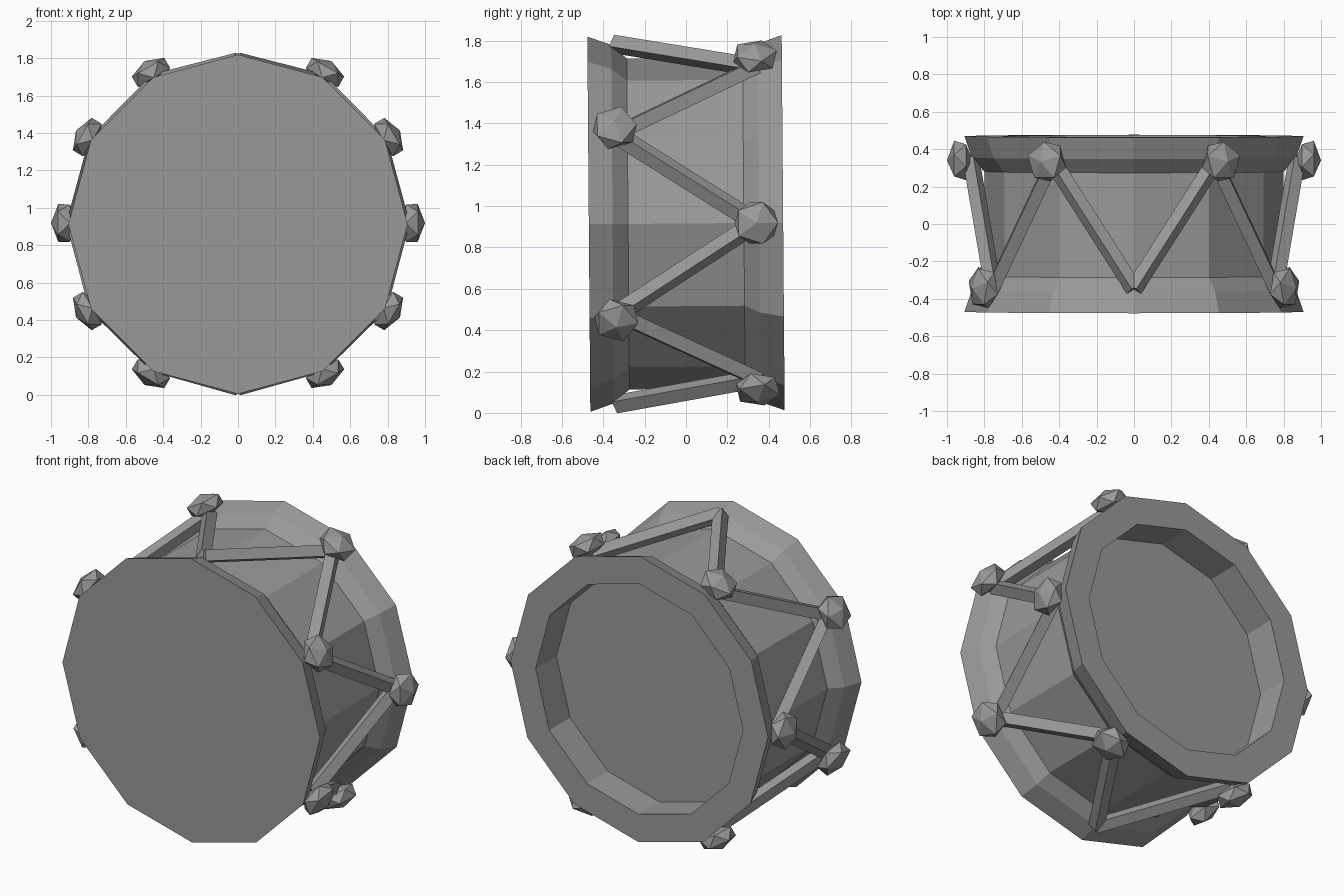
import bpy, bmesh
from math import cos, sin, radians
from mathutils import Matrix, Vector

cube = bpy.data.objects.get("Cube")
if cube:
    bpy.data.objects.remove(cube)

CENTRE_Z = 0.916
TILT = 0.008          # slight lean about the x axis
SIDES = 12
LUG_Y = 0.34          # how far the tension fittings sit from the middle

grey = bpy.data.materials.new("drum grey")
grey.use_nodes = True
grey.diffuse_color = (0.32, 0.32, 0.32, 1)
grey.node_tree.nodes["Principled BSDF"].inputs["Base Color"].default_value = grey.diffuse_color


def finish(name, bm):
    """Turn a bmesh around the drum axis into a flat shaded object."""
    bmesh.ops.recalc_face_normals(bm, faces=bm.faces)
    mesh = bpy.data.meshes.new(name)
    bm.to_mesh(mesh)
    bm.free()
    mesh.materials.append(grey)
    obj = bpy.data.objects.new(name, mesh)
    obj.location.z = CENTRE_Z
    obj.rotation_euler.x = TILT
    bpy.context.collection.objects.link(obj)


def around(angle, radius, y):
    a = radians(angle)
    return Vector((radius * cos(a), y, radius * sin(a)))


def frame(origin, axis, outward):
    """Matrix with z along axis and x turned towards outward."""
    z = axis.normalized()
    x = (outward - z * outward.dot(z)).normalized()
    m = Matrix((x, z.cross(x), z)).transposed().to_4x4()
    return Matrix.Translation(origin) @ m


# Drum body: flat front head, flared hoops, straight shell, recessed back head
profile = [(0.907, -0.47), (0.867, -0.355), (0.80, -0.28),
           (0.80, 0.28), (0.867, 0.355), (0.907, 0.47),
           (0.73, 0.47), (0.73, 0.26)]
bm = bmesh.new()
rings = [[bm.verts.new(around(i * 360 / SIDES, r, y)) for i in range(SIDES)]
         for r, y in profile]
for low, high in zip(rings, rings[1:]):
    for i in range(SIDES):
        j = (i + 1) % SIDES
        bm.faces.new((low[i], low[j], high[j], high[i]))
bm.faces.new(rings[0])
bm.faces.new(rings[-1])
finish("drum_body", bm)


# Zigzag tension rods and their knobs, alternating back and front
def node(i, radius):
    return around(i * 30, radius, -LUG_Y if i % 2 else LUG_Y)


for i in range(SIDES):
    start, end = node(i, 0.87), node(i + 1, 0.87)
    bm = bmesh.new()
    bmesh.ops.create_cone(bm, cap_ends=True, segments=4, radius1=0.047, radius2=0.047,
                          depth=(end - start).length,
                          matrix=frame((start + end) / 2, end - start,
                                       around(i * 30 + 15, 1, 0)))
    finish(f"tension_rod_{i + 1}", bm)

    # The top and bottom front joints carry no knob
    if i in (3, 9):
        continue
    bm = bmesh.new()
    bmesh.ops.create_icosphere(bm, subdivisions=1, radius=1,
                               matrix=frame(node(i, 0.93), around(i * 30, 1, 0), Vector((0, 1, 0)))
                               @ Matrix.Diagonal((0.118, 0.118, 0.07, 1)))
    finish(f"knob_{i + 1}", bm)
